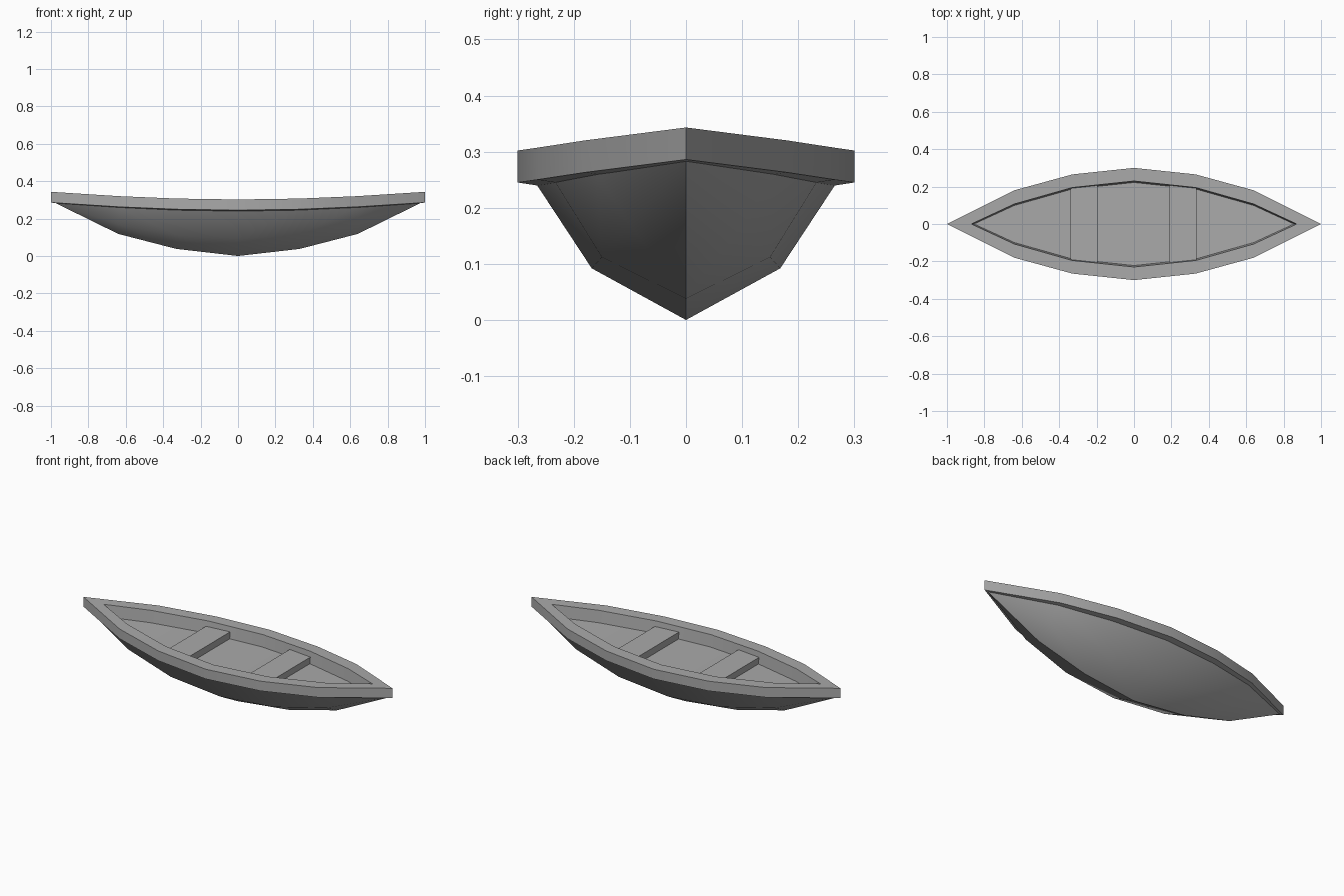
import bpy
import bmesh
import math

cube = bpy.data.objects.get("Cube")
if cube:
    bpy.data.objects.remove(cube)

GREY = (0.40, 0.40, 0.40, 1)
mat = bpy.data.materials.new("weathered grey")
mat.use_nodes = True
mat.diffuse_color = GREY
mat.node_tree.nodes["Principled BSDF"].inputs["Base Color"].default_value = GREY

# Stations from midship to tip
STATIONS = [0, 0.33, 0.64, 1]
SHEER = [0.302, 0.307, 0.32, 0.343]
OUTER = [0.3, 0.265, 0.18, 0]
INNER = [0.23, 0.195, 0.107, 0]
RAIL_H = 0.057
INNER_TIP = 0.87


def finish(bm, name):
    """Turn a bmesh into a shaded object."""
    bmesh.ops.remove_doubles(bm, verts=bm.verts, dist=1e-4)
    bmesh.ops.recalc_face_normals(bm, faces=bm.faces)
    mesh = bpy.data.meshes.new(name)
    bm.to_mesh(mesh)
    bm.free()
    mesh.materials.append(mat)
    obj = bpy.data.objects.new(name, mesh)
    bpy.context.collection.objects.link(obj)
    bpy.ops.object.select_all(action="DESELECT")
    obj.select_set(True)
    bpy.context.view_layer.objects.active = obj
    bpy.ops.object.shade_smooth_by_angle(angle=math.radians(31))
    return obj


def sheer_at(x):
    """Rail height at a distance from midship."""
    x = abs(x)
    for i in range(3):
        a, b = STATIONS[i], STATIONS[i + 1]
        if x <= b:
            return SHEER[i] + (SHEER[i + 1] - SHEER[i]) * (x - a) / (b - a)
    return SHEER[-1]


def outline(widths, tip, drop, inset=0):
    """Closed leaf-shaped loop following the sheer."""
    xs = STATIONS[:3] + [tip]
    quarter = [(x, max(w - inset, 0)) for x, w in zip(xs, widths)]
    half = [(-x, w) for x, w in reversed(quarter[1:])] + quarter
    loop = half + [(x, -w) for x, w in reversed(half[1:-1])]
    return [(x, y, sheer_at(x) - drop) for x, y in loop]


def bridge(bm, a, b, closed=True):
    """Quads between two point loops."""
    va, vb = [bm.verts.new(p) for p in a], [bm.verts.new(p) for p in b]
    for i in range(len(a) if closed else len(a) - 1):
        j = (i + 1) % len(a)
        bm.faces.new((va[i], va[j], vb[j], vb[i]))


# Rail: top, outside, underside and slightly sloping inside
bm = bmesh.new()
loops = [outline(OUTER, 1, 0), outline(INNER, INNER_TIP, 0),
         outline(INNER, INNER_TIP - 0.015, RAIL_H + 0.012, 0.008),
         outline(OUTER, 1, RAIL_H)]
for k in range(4):
    bridge(bm, loops[k], loops[(k + 1) % 4])
finish(bm, "rail")

# Floor: cross planks of the inner leaf shape
bm = bmesh.new()
leaf = loops[2]
upper = leaf[:7]
lower = [leaf[0]] + leaf[:6:-1] + [leaf[6]]
for i in range(6):
    corners = []
    for p in (upper[i], upper[i + 1], lower[i + 1], lower[i]):
        if p not in corners:
            corners.append(p)
    bm.faces.new([bm.verts.new(p) for p in corners])
finish(bm, "floor")

# Hull: keel, chine and gunwale lines on both sides
TIP = (0.98, 0, 0.285)
keel = [(0, 0, 0), (0.33, 0, 0.038), (0.64, 0, 0.118), TIP]
chine = [(0, 0.168, 0.092), (0.33, 0.15, 0.112), (0.64, 0.1, 0.17), TIP]
gunwale = [(0, 0.27, 0.247), (0.33, 0.237, 0.252), (0.64, 0.16, 0.265), TIP]


def quad_strip(bm, a, b, sx, sy):
    """Strip between two hull lines, narrowing to the tip."""
    for i in range(3):
        pts = [a[i], a[i + 1]] + ([b[i + 1]] if i < 2 else []) + [b[i]]
        bm.faces.new([bm.verts.new((x * sx, y * sy, z)) for x, y, z in pts])


bm = bmesh.new()
for sx in (1, -1):
    for sy in (1, -1):
        quad_strip(bm, keel, chine, sx, sy)
        quad_strip(bm, chine, gunwale, sx, sy)
finish(bm, "hull")

# Seats: two thwart boxes, ends tucked into the rail
for name, x in (("left_seat", 0.2625), ("right_seat", -0.2675)):
    bm = bmesh.new()
    bmesh.ops.create_cube(bm, size=1)
    bmesh.ops.scale(bm, vec=(0.145, 0.42, 0.045), verts=bm.verts)
    bmesh.ops.translate(bm, vec=(x, 0, 0.2525), verts=bm.verts)
    finish(bm, name)
